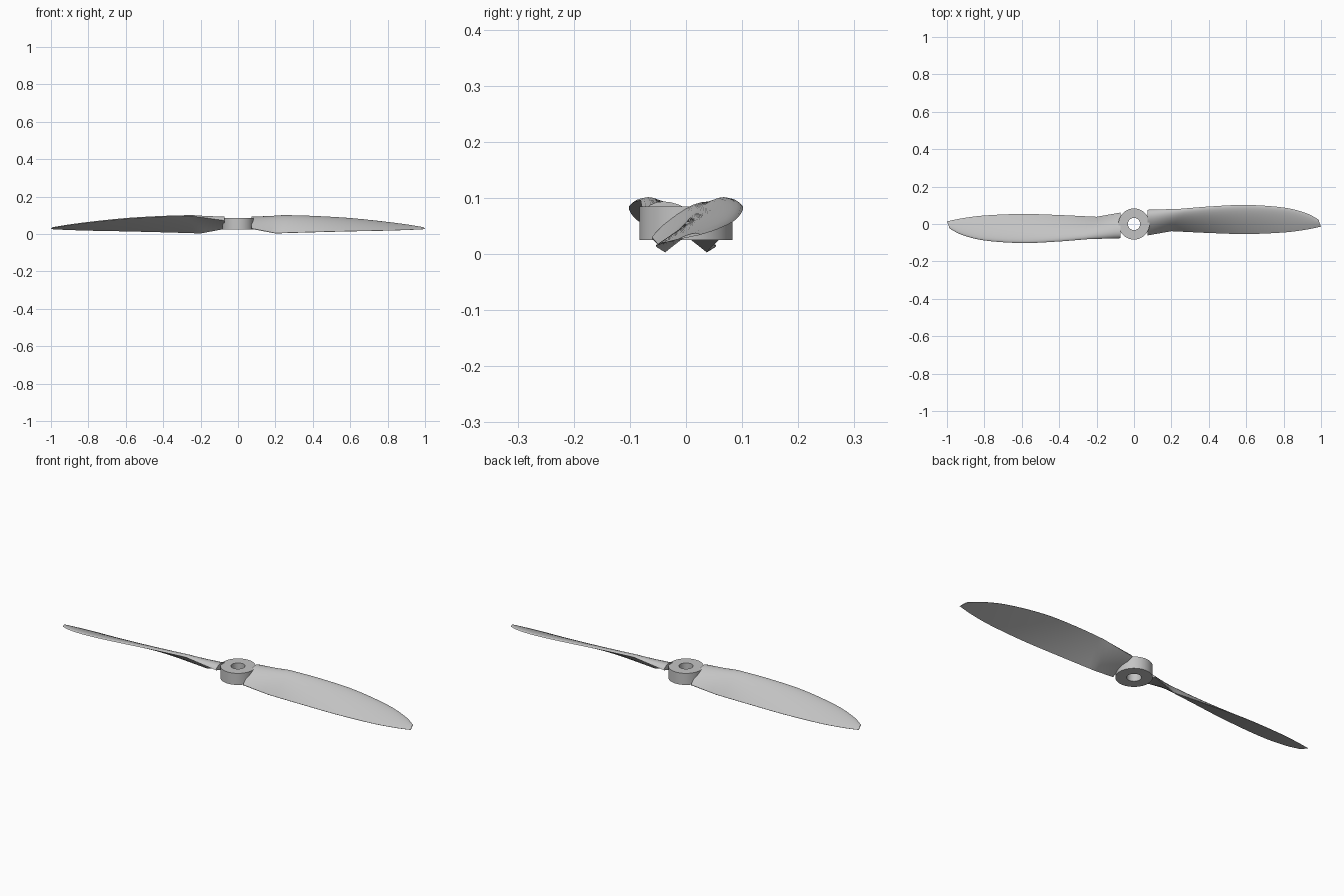
import bpy
import bmesh
import math
from mathutils import Vector, Matrix

cube = bpy.data.objects.get("Cube")
if cube:
    bpy.data.objects.remove(cube, do_unlink=True)

# One plain grey for the whole propeller
grey = bpy.data.materials.new("light grey")
grey.use_nodes = True
colour = (0.55, 0.55, 0.55, 1)
grey.diffuse_color = colour
grey.node_tree.nodes["Principled BSDF"].inputs["Base Color"].default_value = colour

# Blade stations: trailing edge point, leading edge point, thickness
STATIONS = [
    ((.072, -.06, .027), (.072, .076, .072), .034),
    ((.2, -.037, .003), (.245, .081, .096), .023),
    ((.4, -.047, .009), (.41, .094, .092), .018),
    ((.6, -.053, .014), (.6, .102, .081), .015),
    ((.8, -.045, .018), (.8, .088, .061), .011),
    ((.92, -.03, .022), (.92, .058, .045), .008),
    ((1, -.014, .026), (.985, .025, .034), .005),
]
POINTS = 14


def finish(bm, name):
    bmesh.ops.recalc_face_normals(bm, faces=bm.faces)
    mesh = bpy.data.meshes.new(name)
    bm.to_mesh(mesh)
    bm.free()
    mesh.materials.append(grey)
    obj = bpy.data.objects.new(name, mesh)
    bpy.context.collection.objects.link(obj)
    bpy.ops.object.select_all(action="DESELECT")
    obj.select_set(True)
    bpy.context.view_layer.objects.active = obj
    bpy.ops.object.shade_smooth_by_angle(angle=math.radians(35))
    return obj


def bridge(bm, first, second):
    count = len(first)
    for i in range(count):
        j = (i + 1) % count
        bm.faces.new((first[i], first[j], second[j], second[i]))


def catmull(a, b, c, d, t):
    return b + (c - a) * t / 2 + (a * 2 - b * 5 + c * 4 - d) * t**2 / 2 + (b * 3 - a - c * 3 + d) * t**3 / 2


def blade_sections():
    rows = [Vector((*te, *le, thick)) for te, le, thick in STATIONS]
    root, outer = rows[0], rows[1:]
    # Straight root up to the kink, then a smooth outer blade
    result = [root.lerp(outer[0], i / 5) for i in range(5)]
    padded = [outer[0] * 2 - outer[1]] + outer + [outer[-1] * 2 - outer[-2]]
    for k in range(len(outer) - 1):
        result += [catmull(*padded[k:k + 4], i / 6) for i in range(6)]
    return result + [outer[-1]]


def section_ring(bm, row):
    te, le, thick = Vector(row[0:3]), Vector(row[3:6]), row[6]
    chord = le - te
    normal = Vector((0, -chord.z, chord.y)).normalized()
    spacing = [(1 - math.cos(math.pi * i / POINTS)) / 2 for i in range(POINTS + 1)]
    upper, lower = [], []
    for s in spacing:
        base = le.lerp(te, s)
        rise = thick * (2.6 * math.sqrt(s) * (1 - s) + 0.1 * s)
        upper.append(base + normal * rise)
        lower.append(base)
    return [bm.verts.new(p) for p in upper + lower[:0:-1]]


def make_blade(name, turn):
    bm = bmesh.new()
    rings = [section_ring(bm, row) for row in blade_sections()]
    for a, b in zip(rings, rings[1:]):
        bridge(bm, a, b)
    bm.faces.new(rings[0])
    bm.faces.new(rings[-1])
    bmesh.ops.transform(bm, matrix=Matrix.Rotation(turn, 4, "Z"), verts=bm.verts)
    return finish(bm, name)


def make_hub():
    # Square ring profile turned around the shaft hole
    profile = [(.033, .025), (.083, .025), (.083, .085), (.033, .085)]
    bm = bmesh.new()
    sides = 64
    rings = []
    for r, z in profile:
        angles = [math.tau * i / sides for i in range(sides)]
        rings.append([bm.verts.new((r * math.cos(a), r * math.sin(a), z)) for a in angles])
    for a, b in zip(rings, rings[1:] + rings[:1]):
        bridge(bm, a, b)
    return finish(bm, "hub")


make_hub()
make_blade("left_blade", 0)
make_blade("right_blade", math.pi)
